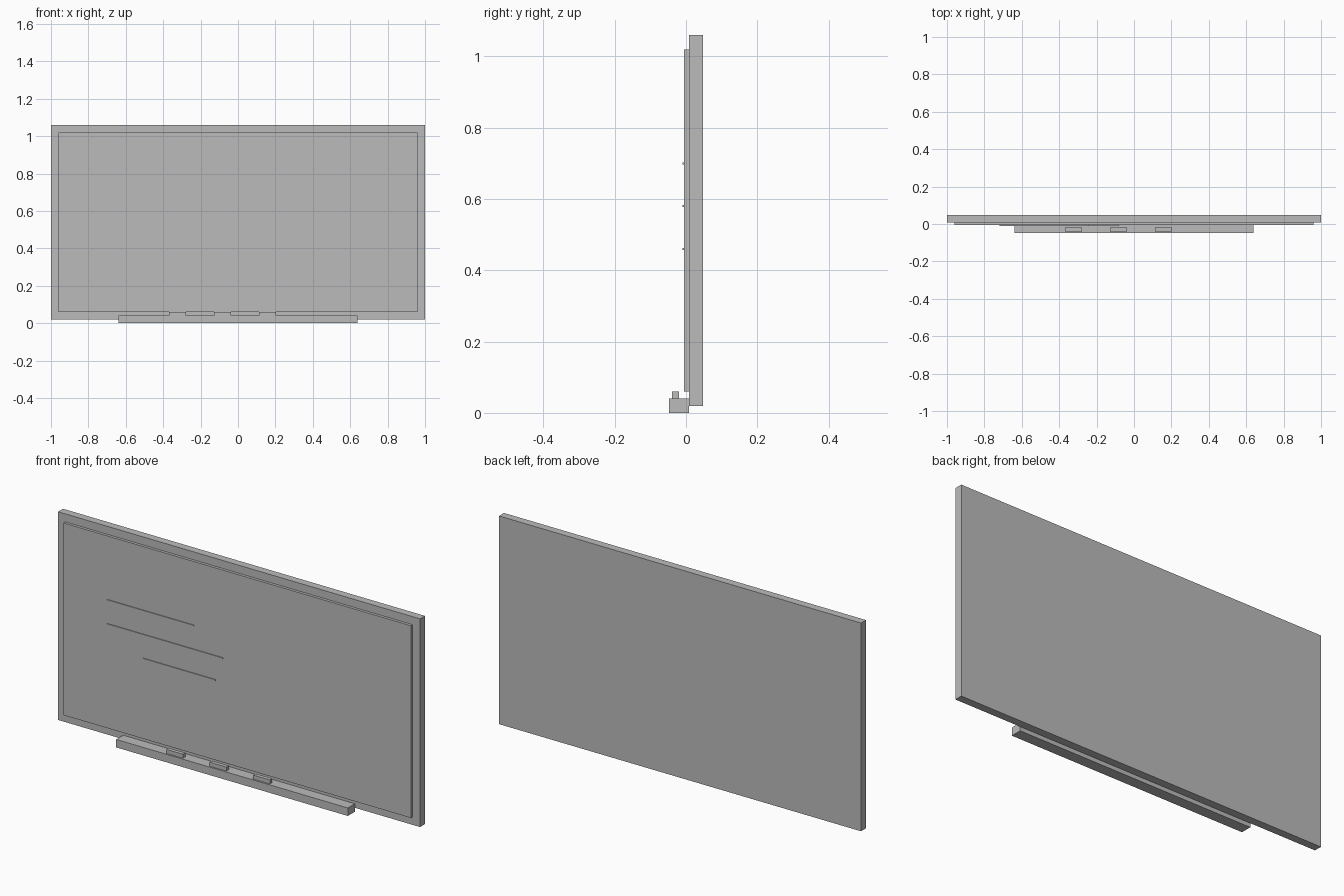
import bpy

if "Cube" in bpy.data.objects:
    bpy.data.objects.remove(bpy.data.objects["Cube"])

grey = bpy.data.materials.new("plain grey")
grey.diffuse_color = (0.5, 0.5, 0.5, 1)
grey.use_nodes = True
grey.node_tree.nodes["Principled BSDF"].inputs["Base Color"].default_value = grey.diffuse_color


def box(name, x, y, z):
    """Axis-aligned box from (min, max) ranges."""
    bpy.ops.mesh.primitive_cube_add(size=1, location=[(a + b) / 2 for a, b in (x, y, z)])
    ob = bpy.context.object
    ob.name = name
    ob.scale = [b - a for a, b in (x, y, z)]
    bpy.ops.object.transform_apply(location=False, rotation=False, scale=True)
    ob.data.materials.append(grey)
    return ob


# Backing frame and raised writing surface
box("frame", (-1, 1), (0.008, 0.047), (0.02, 1.06))
box("writing_surface", (-0.96, 0.96), (-0.006, 0.008), (0.06, 1.02))

# Pen tray along the bottom
box("tray", (-0.64, 0.64), (-0.047, 0.008), (0, 0.04))

# Markers resting on the tray
for i, x in enumerate((-0.323, -0.083, 0.157)):
    box(f"marker_{i + 1}", (x - 0.046, x + 0.046), (-0.039, -0.02), (0.04, 0.06))

# Written strokes on the surface
strokes = ((-0.72, -0.24, 0.70), (-0.72, -0.08, 0.58), (-0.52, -0.12, 0.46))
for i, (x0, x1, z) in enumerate(strokes):
    box(f"stroke_{i + 1}", (x0, x1), (-0.010, -0.005), (z - 0.003, z + 0.003))
